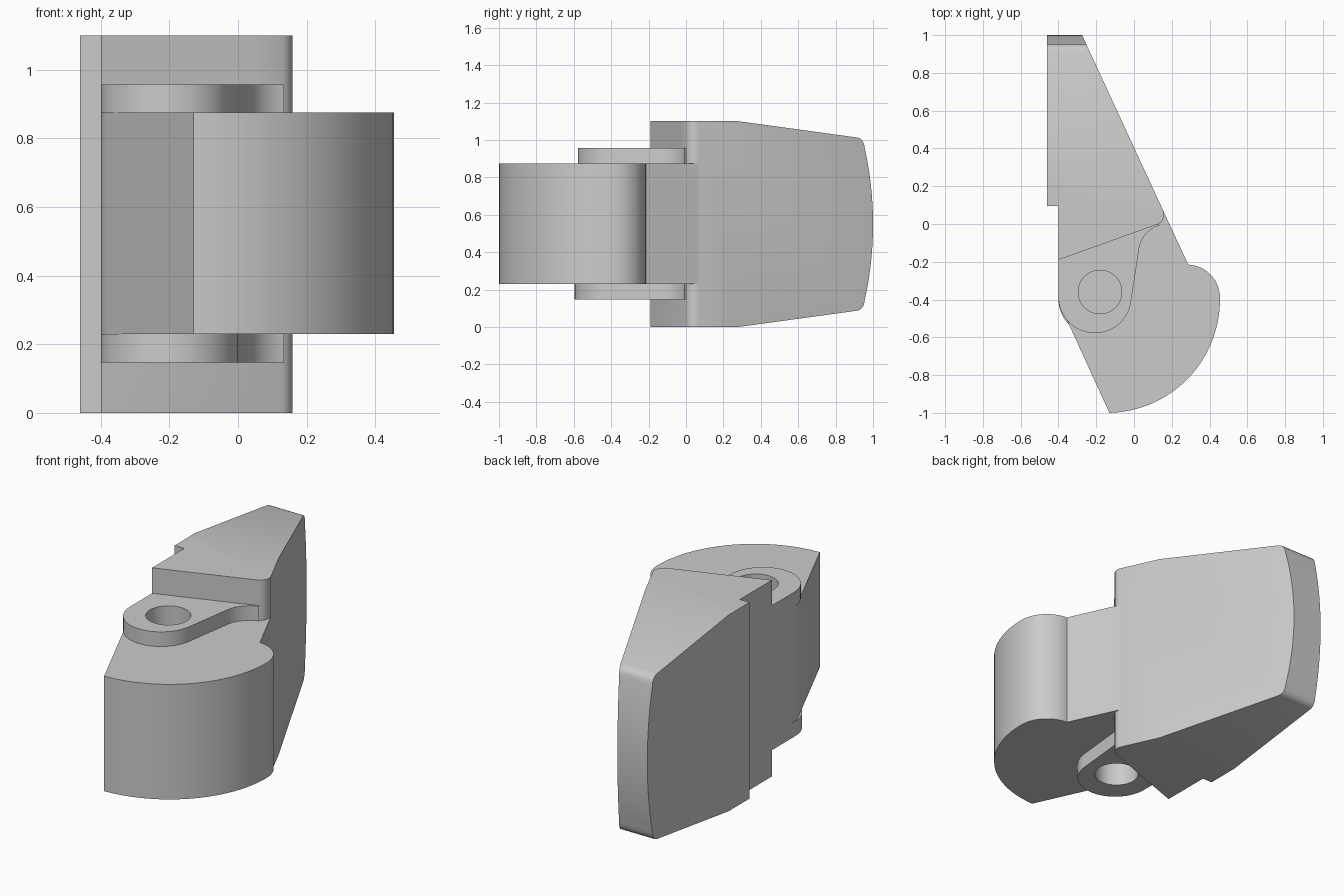
import bpy
import bmesh
from math import cos, sin, radians
from mathutils import Matrix

cube = bpy.data.objects.get("Cube")
if cube:
    bpy.data.objects.remove(cube, do_unlink=True)

grey = bpy.data.materials.new("plain grey")
grey.use_nodes = True
grey.diffuse_color = (0.6, 0.6, 0.6, 1)
bsdf = next(n for n in grey.node_tree.nodes if n.type == "BSDF_PRINCIPLED")
bsdf.inputs["Base Color"].default_value = grey.diffuse_color


def arc(cx, cy, r, start, end, n=16):
    """Points along a circular arc, angles in degrees."""
    angles = [radians(start + (end - start) * i / n) for i in range(n + 1)]
    return [(cx + r * cos(a), cy + r * sin(a)) for a in angles]


def prism(name, outline, low, high, along_x=False):
    """Extrude an outline: xy along z, or yz along x."""
    bm = bmesh.new()
    place = (lambda a, b: (low, a, b)) if along_x else (lambda a, b: (a, b, low))
    face = bm.faces.new([bm.verts.new(place(a, b)) for a, b in outline])
    moved = bmesh.ops.extrude_face_region(bm, geom=[face])["geom"]
    shift = (high - low, 0, 0) if along_x else (0, 0, high - low)
    bmesh.ops.translate(bm, vec=shift,
                        verts=[v for v in moved if isinstance(v, bmesh.types.BMVert)])
    bmesh.ops.recalc_face_normals(bm, faces=bm.faces)
    mesh = bpy.data.meshes.new(name)
    bm.to_mesh(mesh)
    bm.free()
    mesh.materials.append(grey)
    obj = bpy.data.objects.new(name, mesh)
    bpy.context.collection.objects.link(obj)
    return obj


def select(obj):
    bpy.ops.object.select_all(action="DESELECT")
    obj.select_set(True)
    bpy.context.view_layer.objects.active = obj


def combine(obj, cutter, operation):
    select(obj)
    mod = obj.modifiers.new("cut", "BOOLEAN")
    mod.operation, mod.object, mod.solver = operation, cutter, "EXACT"
    bpy.ops.object.modifier_apply(modifier=mod.name)


# Lever: stepped wedge plan, trimmed by the tapered side profile
lever_plan = [(-0.46, 1.05), (-0.298, 1.05), (0.157, 0.066), (0.159, 0.05),
              (0.156, 0.03), (0.147, 0.013), (0.13, 0.0),
              (-0.40, -0.19), (-0.40, 0.095), (-0.46, 0.095)]
lever = prism("lever", lever_plan, 0, 1.1)
upper = arc(-0.88, 0.55, 1.88, 0, 12.4, 12) + [
    (0.952, 0.978), (0.944, 0.995), (0.932, 1.007), (0.915, 1.013),
    (0.28, 1.1), (-0.3, 1.1)]
lower = [(y, 1.1 - z) for y, z in reversed(upper[1:])]
profile = prism("lever_trim", upper + lower, -0.6, 0.6, along_x=True)
combine(lever, profile, "INTERSECT")
bpy.data.objects.remove(profile, do_unlink=True)

# Cam block: straight back, large curved nose and small rounded heel
block_plan = ([(-0.40, 0.0)] + arc(-0.19, -0.365, 0.21, 180, 205, 6)
              + [(-0.13, -1.0)] + arc(-0.145, -0.4, 0.6, -87, 0, 28)
              + arc(0.28, -0.39, 0.175, 0, 88, 14)
              + [(0.287, -0.215), (0.157, 0.066)])
block = prism("cam_block", block_plan, 0.23, 0.875)


# Pivot lugs above and below the block
def lug(name, cy, r, low, high):
    plan = ([(-0.40, -0.1)] + arc(-0.40 + r, cy, r, 180, 352, 32)
            + arc(0.18, -0.155, 0.155, 170, 107, 12)
            + [(0.12, 0.02), (0.0, 0.02)])
    return prism(name, plan, low, high)


top_lug = lug("top_lug", -0.385, 0.193, 0.875, 0.957)
bottom_lug = lug("bottom_lug", -0.395, 0.2, 0.147, 0.23)

# Blind pivot holes through each lug into the block
for ear, low, high in ((top_lug, 0.65, 1.0), (bottom_lug, 0.1, 0.45)):
    cutter = prism("hole_cutter", arc(-0.18, -0.36, 0.115, 0, 352.5, 47), low, high)
    cutter.hide_render = True
    for part in (ear, block):
        combine(part, cutter, "DIFFERENCE")
    bpy.data.objects.remove(cutter, do_unlink=True)

for part in (lever, block, top_lug, bottom_lug):
    select(part)
    bpy.ops.object.shade_smooth_by_angle(angle=radians(30))
